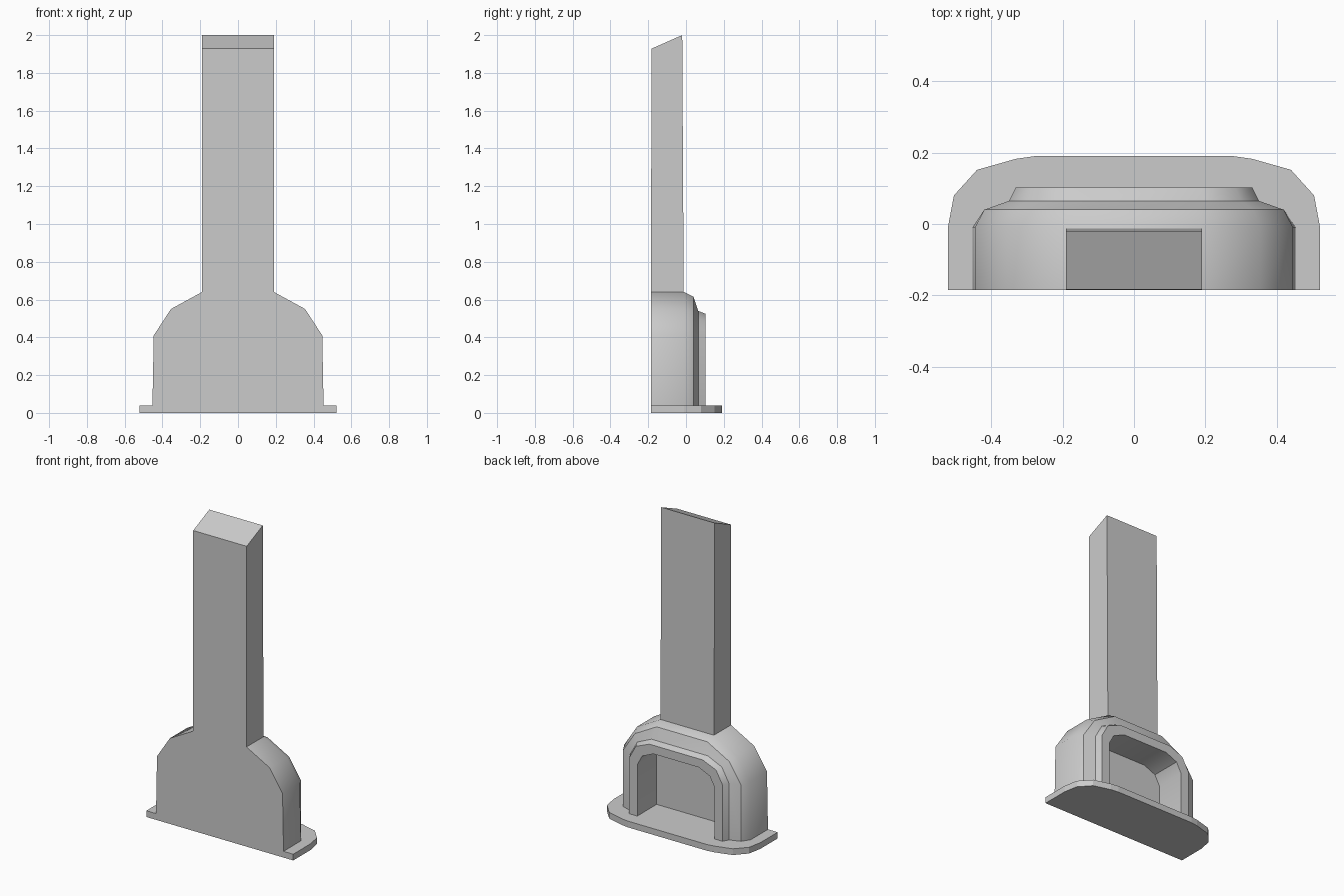
import bpy, bmesh, math

if "Cube" in bpy.data.objects:
    bpy.data.objects.remove(bpy.data.objects["Cube"])


def mirrored(half):
    """Full left-to-right outline from the right-hand half."""
    return [(-a, b) for a, b in half] + [(a, b) for a, b in reversed(half)]


def finish(name, bm, smooth=None):
    bmesh.ops.recalc_face_normals(bm, faces=bm.faces)
    mesh = bpy.data.meshes.new(name)
    bm.to_mesh(mesh)
    bm.free()
    obj = bpy.data.objects.new(name, mesh)
    bpy.context.collection.objects.link(obj)
    if smooth:
        bpy.ops.object.select_all(action='DESELECT')
        obj.select_set(True)
        bpy.context.view_layer.objects.active = obj
        bpy.ops.object.shade_smooth_by_angle(angle=math.radians(smooth))
    return obj


def prism(name, outline, axis_point, start, end):
    """Extrude an outline between two positions along one axis."""
    bm = bmesh.new()
    rings = [[bm.verts.new(axis_point(a, b, t)) for a, b in outline] for t in (start, end)]
    for r in rings:
        bm.faces.new(r)
    n = len(outline)
    for i in range(n):
        j = (i + 1) % n
        bm.faces.new((rings[0][i], rings[0][j], rings[1][j], rings[1][i]))
    return finish(name, bm)


# Hearth slab: straight front, rounded back corners
hearth_half = [(0.522, -0.185), (0.522, -0.01), (0.505, 0.08),
               (0.44, 0.152), (0.33, 0.183), (0.28, 0.19)]
prism("hearth_slab", mirrored(hearth_half), lambda a, b, t: (a, b, t), 0, 0.04)

# Firebox: arch outlines lofted along y, then turned inward to form the recess
outer = [(0.453, 0.04), (0.446, 0.41), (0.355, 0.55), (0.19, 0.64)]
shoulder = [(0.42, 0.04), (0.42, 0.40), (0.335, 0.53), (0.18, 0.615)]
rim_base = [(0.35, 0.04), (0.35, 0.405), (0.30, 0.495), (0.20, 0.54)]
rim_face = [(0.332, 0.04), (0.332, 0.40), (0.285, 0.485), (0.19, 0.525)]
mouth = [(0.275, 0.04), (0.275, 0.37), (0.24, 0.435), (0.16, 0.47)]
sections = [(-0.185, outer), (-0.01, outer), (0.04, shoulder), (0.065, rim_base),
            (0.102, rim_face), (0.102, mouth), (-0.095, mouth)]
bm = bmesh.new()
rings = [[bm.verts.new((x, y, z)) for x, z in mirrored(half)] for y, half in sections]
for r0, r1 in zip(rings, rings[1:]):
    for i in range(len(r0) - 1):
        bm.faces.new((r0[i], r0[i + 1], r1[i + 1], r1[i]))
bm.faces.new(rings[0])
bm.faces.new(rings[-1])
finish("firebox", bm, smooth=35)

# Chimney: side profile with a sloping top, extruded across x
chimney_side = [(-0.185, 0.62), (-0.012, 0.62), (-0.02, 2.0), (-0.183, 1.928)]
prism("chimney", chimney_side, lambda a, b, t: (t, a, b), -0.19, 0.19)
